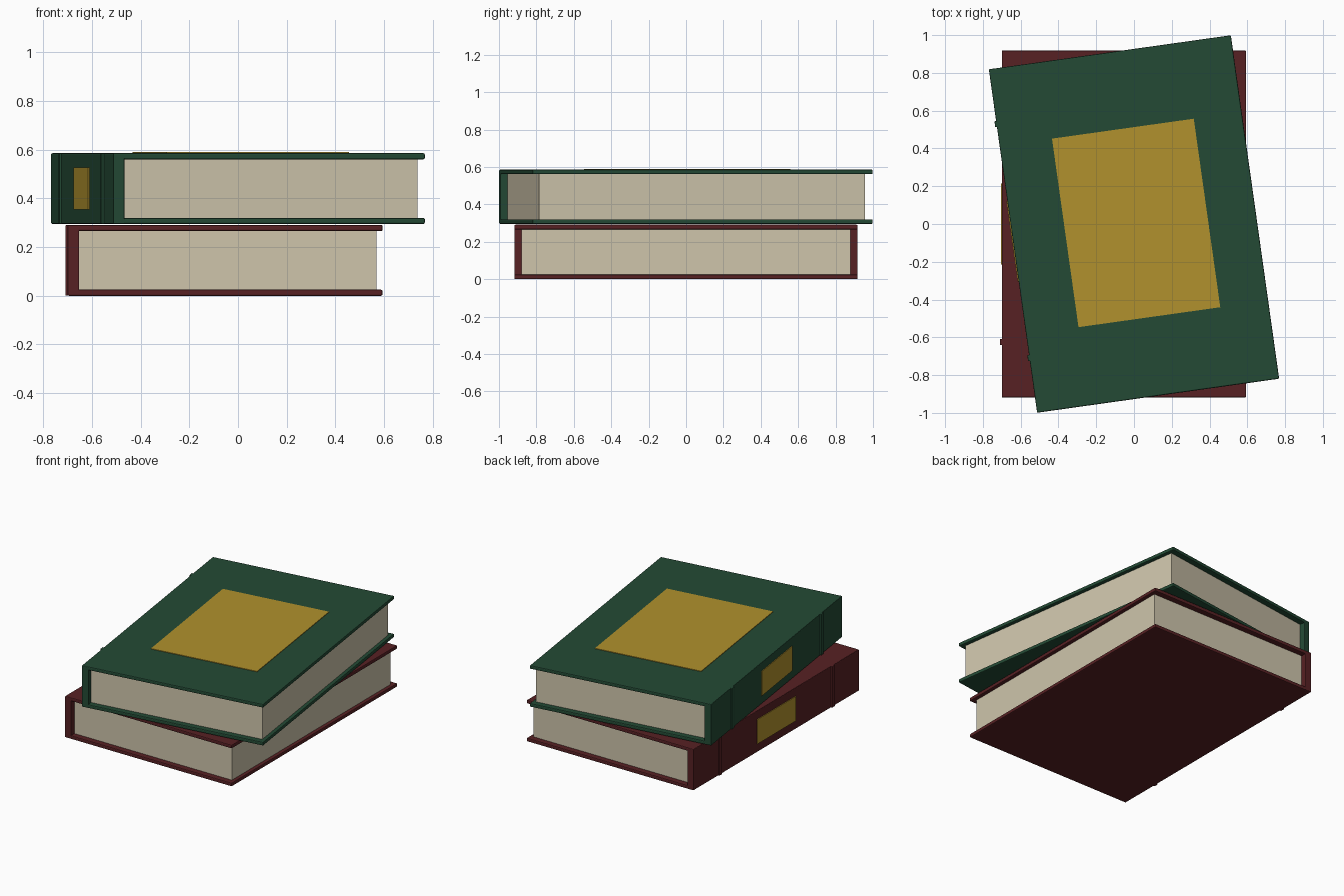
import bpy
import math
from mathutils import Matrix

cube = bpy.data.objects.get("Cube")
if cube:
    bpy.data.objects.remove(cube, do_unlink=True)


def material(name, rgb):
    m = bpy.data.materials.new(name)
    m.use_nodes = True
    m.diffuse_color = (*rgb, 1)
    bsdf = next(n for n in m.node_tree.nodes if n.type == 'BSDF_PRINCIPLED')
    bsdf.inputs["Base Color"].default_value = (*rgb, 1)
    return m


RED = material("dark red cloth", (0.095, 0.015, 0.017))
GREEN = material("dark green cloth", (0.017, 0.068, 0.035))
PAPER = material("cream paper", (0.62, 0.56, 0.41))
GOLD = material("gold foil", (0.44, 0.285, 0.026))


def box(name, mat, x, y, z, frame, bevel=0):
    """Box between (low, high) pairs, placed by the book's frame."""
    bpy.ops.mesh.primitive_cube_add(size=1)
    ob = bpy.context.object
    ob.name = name
    size = [b - a for a, b in (x, y, z)]
    mid = [(a + b) / 2 for a, b in (x, y, z)]
    ob.data.transform(Matrix.Translation(mid) @ Matrix.Diagonal((*size, 1)))
    ob.data.materials.append(mat)
    ob.matrix_world = frame
    if bevel:
        mod = ob.modifiers.new("soft edges", 'BEVEL')
        mod.width = bevel
        mod.segments = 2
    return ob


W, L, H = 0.647, 0.918, 0.291   # half width, half length, height
BOARD = 0.025


def book(prefix, cloth, frame):
    # Boards and spine
    for part, z in (("back_cover", 0), ("front_cover", H - BOARD)):
        box(f"{prefix}_{part}", cloth, (-W, W), (-L, L), (z, z + BOARD), frame, 0.006)
    box(f"{prefix}_spine", cloth, (-W, -0.6), (-L, L), (0.002, H - 0.002), frame, 0.003)
    # Page block
    box(f"{prefix}_pages", PAPER, (-0.61, 0.622), (-0.88, 0.88),
        (BOARD - 0.003, H - BOARD + 0.003), frame)
    # Raised bands and label on the spine
    for part, y in (("front_band", -0.625), ("rear_band", 0.625)):
        box(f"{prefix}_{part}", cloth, (-W - 0.009, -W + 0.01),
            (y - 0.016, y + 0.016), (0.001, H - 0.001), frame, 0.003)
    box(f"{prefix}_spine_label", GOLD, (-W - 0.005, -W + 0.002),
        (-0.215, 0.215), (0.06, 0.232), frame)


lower = Matrix.Translation((-0.053, 0, 0))
upper = Matrix.Translation((0, 0, 0.295)) @ Matrix.Rotation(math.radians(8), 4, 'Z')
book("lower_book", RED, lower)
book("upper_book", GREEN, upper)

# Gold panel on the upper front cover
box("upper_book_cover_panel", GOLD, (-0.367, 0.391), (-0.5, 0.508),
    (H - 0.002, H + 0.004), upper)
